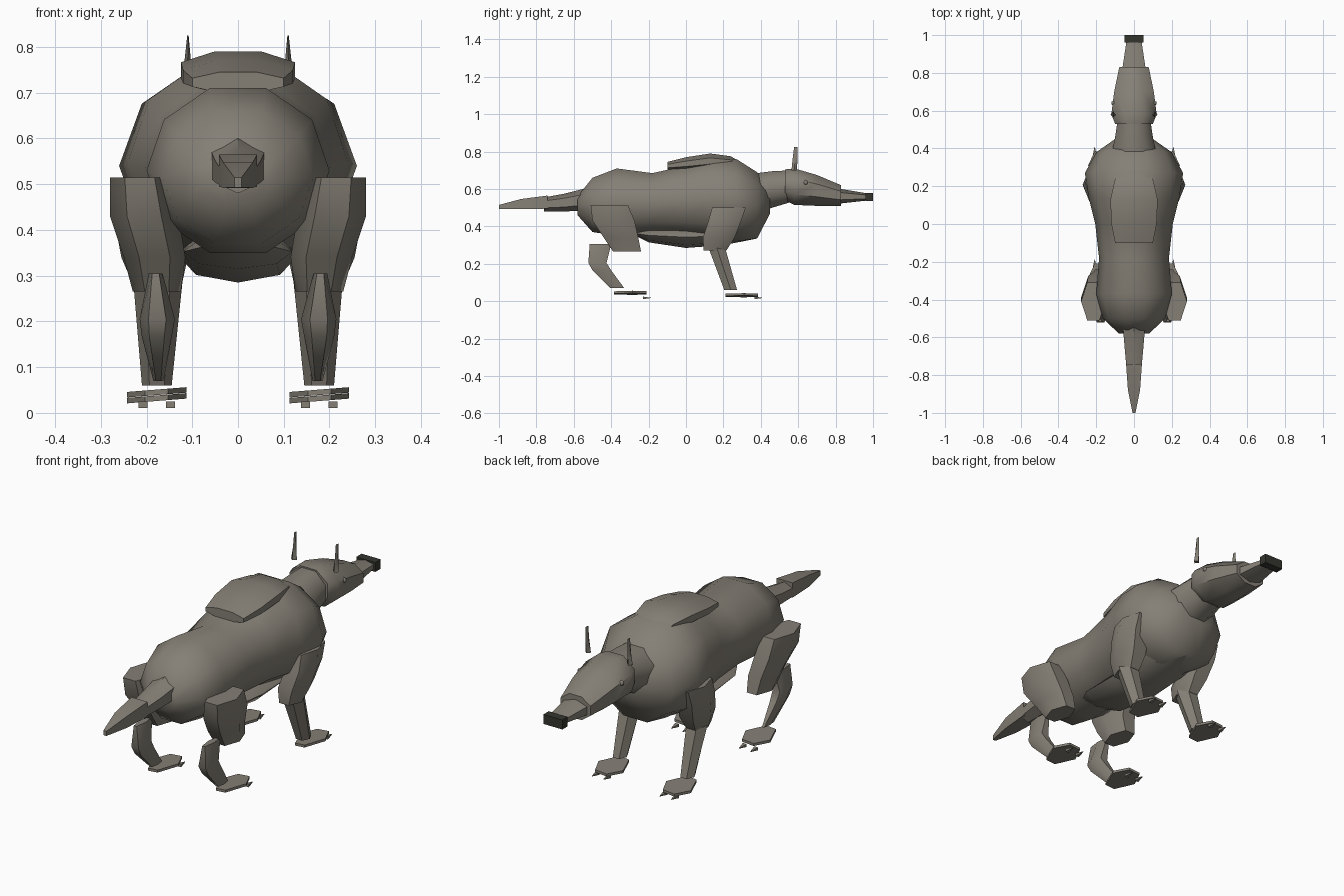
import bpy, bmesh, math

cube = bpy.data.objects.get("Cube")
if cube:
    bpy.data.objects.remove(cube, do_unlink=True)


def material(name, rgb):
    m = bpy.data.materials.new(name)
    m.use_nodes = True
    m.diffuse_color = (*rgb, 1)
    m.node_tree.nodes["Principled BSDF"].inputs["Base Color"].default_value = (*rgb, 1)
    return m


HIDE = material("grey brown hide", (0.235, 0.215, 0.18))
DARK = material("dark nose", (0.035, 0.035, 0.028))


def finish(name, bm, mat=HIDE, smooth=50):
    bmesh.ops.recalc_face_normals(bm, faces=bm.faces)
    me = bpy.data.meshes.new(name)
    bm.to_mesh(me)
    bm.free()
    me.materials.append(mat)
    ob = bpy.data.objects.new(name, me)
    bpy.context.collection.objects.link(ob)
    bpy.ops.object.select_all(action="DESELECT")
    ob.select_set(True)
    bpy.context.view_layer.objects.active = ob
    if smooth:
        bpy.ops.object.shade_smooth_by_angle(angle=math.radians(smooth))
    return ob


def skin(name, loops, mat=HIDE, smooth=50):
    """Joins rings of points into a closed tube."""
    bm = bmesh.new()
    rings = [[bm.verts.new(p) for p in loop] for loop in loops]
    n = len(rings[0])
    for a, b in zip(rings, rings[1:]):
        for i in range(n):
            j = (i + 1) % n
            bm.faces.new((a[i], a[j], b[j], b[i]))
    bm.faces.new(rings[0])
    bm.faces.new(rings[-1])
    return finish(name, bm, mat, smooth)


def circle(n, phase):
    return [(math.cos(math.tau * (i + phase) / n), math.sin(math.tau * (i + phase) / n))
            for i in range(n)]


def along(name, rings, n=8, phase=0.5, mat=HIDE, smooth=50):
    """Tube along y; ring = y, bottom z, top z, half width."""
    k = max(s for c, s in circle(n, phase))
    w = max(c for c, s in circle(n, phase))
    return skin(name, [[(c * r / w, y, (lo + hi) / 2 + s * (hi - lo) / 2 / k)
                        for c, s in circle(n, phase)] for y, lo, hi, r in rings], mat, smooth)


def upright(name, rings, side, n=6, phase=0):
    """Tube along z; ring = z, inner x, outer x, back y, front y."""
    k = max(s for c, s in circle(n, phase))
    w = max(c for c, s in circle(n, phase))
    return skin(name, [[(side * ((x0 + x1) / 2 + c * (x1 - x0) / 2 / w),
                         (y0 + y1) / 2 + s * (y1 - y0) / 2 / k, z)
                        for c, s in circle(n, phase)] for z, x0, x1, y0, y1 in rings])


# Trunk, belly and shoulder hump
along("body", [(-0.58, 0.46, 0.56, 0.08), (-0.5, 0.37, 0.66, 0.165),
               (-0.37, 0.35, 0.71, 0.2), (-0.18, 0.36, 0.685, 0.185),
               (0, 0.35, 0.725, 0.205), (0.14, 0.33, 0.77, 0.24),
               (0.27, 0.32, 0.76, 0.26), (0.38, 0.335, 0.69, 0.2),
               (0.45, 0.47, 0.6, 0.1)], n=10, phase=0)
along("belly", [(-0.27, 0.35, 0.375, 0.08), (-0.2, 0.315, 0.39, 0.12),
                (0, 0.285, 0.4, 0.13), (0.2, 0.3, 0.4, 0.13),
                (0.38, 0.335, 0.38, 0.09)], phase=0)
along("hump", [(-0.1, 0.7, 0.745, 0.1), (0, 0.7, 0.77, 0.12), (0.13, 0.71, 0.79, 0.125),
               (0.24, 0.71, 0.775, 0.1), (0.36, 0.66, 0.7, 0.06)])

# Neck, head and nose
along("neck", [(0.34, 0.46, 0.68, 0.125), (0.46, 0.5, 0.695, 0.1),
               (0.56, 0.53, 0.7, 0.085)])
along("head", [(0.53, 0.54, 0.705, 0.1), (0.58, 0.515, 0.71, 0.12),
               (0.7, 0.51, 0.675, 0.105), (0.83, 0.51, 0.62, 0.078)])
along("snout", [(0.8, 0.52, 0.605, 0.065), (0.98, 0.54, 0.575, 0.038)], n=6)
along("nose", [(0.96, 0.535, 0.58, 0.05), (1, 0.535, 0.58, 0.05)], n=4, mat=DARK, smooth=0)

# Tail
along("tail_base", [(-0.53, 0.485, 0.605, 0.06), (-0.65, 0.48, 0.575, 0.05),
                    (-0.76, 0.48, 0.555, 0.04)], n=6)
along("tail_tip", [(-0.74, 0.495, 0.565, 0.042), (-0.88, 0.492, 0.547, 0.032),
                   (-1, 0.493, 0.515, 0.008)], n=4)


def foot(name, side, y, z):
    """Thin pointed plate with two claws ahead of it."""
    x = side * 0.178
    outline = [(-0.025, 0), (0.025, 0), (0.065, 0.1), (0.03, 0.175), (-0.03, 0.175), (-0.065, 0.1)]
    skin(name, [[(x + px, y + py, z + h + px * 0.08) for px, py in outline]
                for h in (-0.006, 0.006)], smooth=0)
    for label, off in (("inner", -0.03), ("outer", 0.03)):
        cx, cy = x + side * off, y + 0.155
        skin(f"{name}_{label}_claw",
             [[(cx + c * r, cy + t, 0.018 + s * r * 0.7) for c, s in circle(4, 0.5)]
              for t, r in ((0, 0.014), (0.042, 0.002))], smooth=0)


for side, word in ((1, "left"), (-1, "right")):
    # Hind leg
    upright(f"{word}_thigh", [(0.515, 0.15, 0.28, -0.51, -0.31),
                              (0.43, 0.13, 0.28, -0.5, -0.275),
                              (0.34, 0.115, 0.25, -0.44, -0.255),
                              (0.265, 0.125, 0.23, -0.39, -0.24)], side)
    upright(f"{word}_hind_shin", [(0.305, 0.165, 0.195, -0.515, -0.4),
                                  (0.205, 0.138, 0.215, -0.522, -0.425),
                                  (0.165, 0.145, 0.21, -0.5, -0.4),
                                  (0.07, 0.163, 0.185, -0.405, -0.33)], side)
    foot(f"{word}_hind_foot", side, -0.385, 0.045)

    # Fore leg
    upright(f"{word}_shoulder", [(0.502, 0.16, 0.26, 0.14, 0.32),
                                 (0.43, 0.13, 0.272, 0.12, 0.295),
                                 (0.34, 0.11, 0.255, 0.09, 0.26),
                                 (0.27, 0.125, 0.225, 0.095, 0.215)], side)
    upright(f"{word}_fore_shin", [(0.3, 0.12, 0.23, 0.115, 0.205),
                                  (0.06, 0.145, 0.21, 0.205, 0.273)], side)
    foot(f"{word}_fore_foot", side, 0.21, 0.032)

    # Ear and eye
    upright(f"{word}_ear", [(0.7, 0.095, 0.125, 0.564, 0.592), (0.76, 0.102, 0.118, 0.57, 0.597),
                            (0.825, 0.108, 0.111, 0.578, 0.597)], side, n=4)
    bm = bmesh.new()
    bmesh.ops.create_icosphere(bm, subdivisions=1, radius=0.014)
    bmesh.ops.translate(bm, verts=bm.verts, vec=(side * 0.108, 0.64, 0.634))
    finish(f"{word}_eye", bm)
